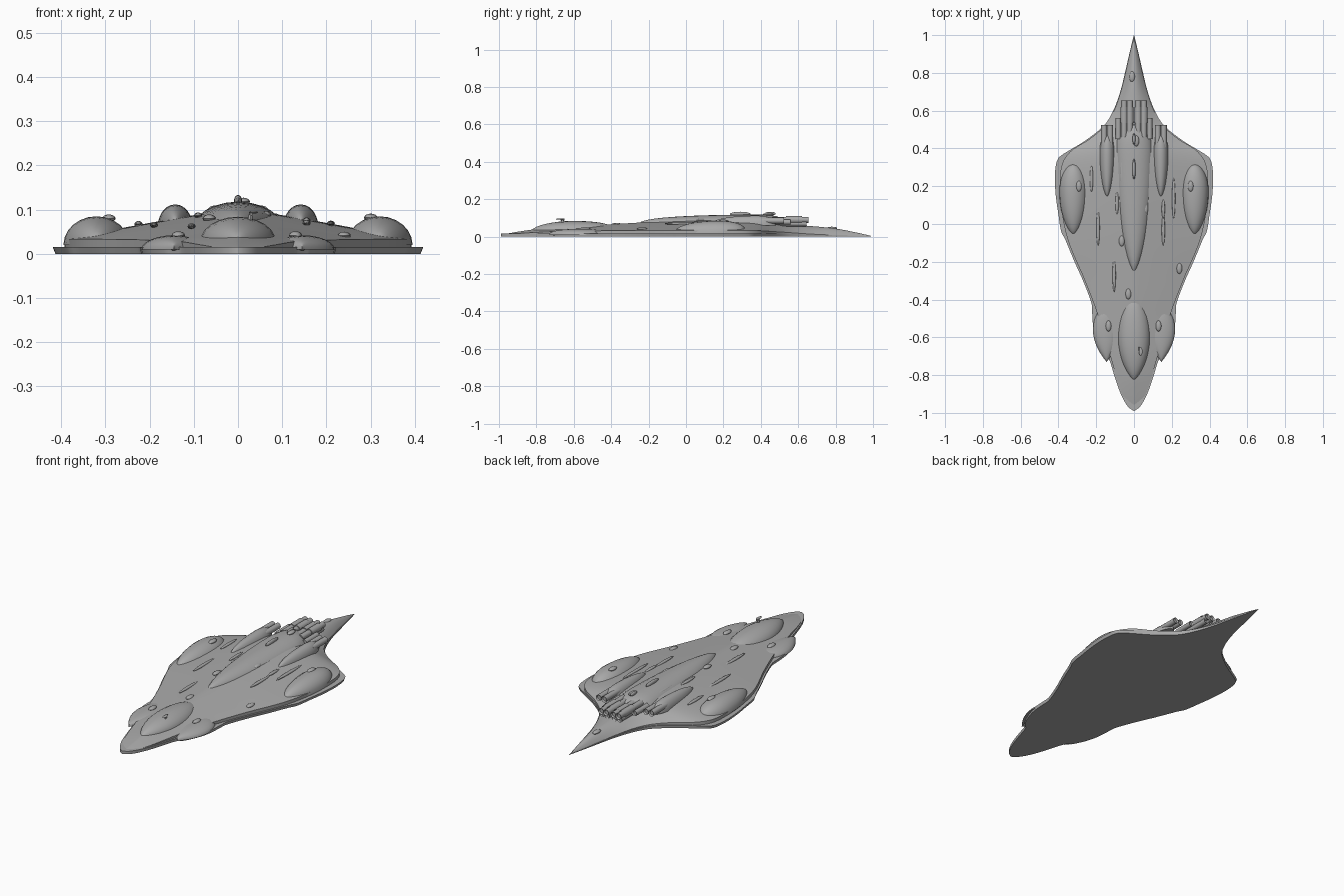
import bpy, bmesh, math
from mathutils import Matrix

cube = bpy.data.objects.get("Cube")
if cube:
    bpy.data.objects.remove(cube)

grey = bpy.data.materials.new("hull grey")
grey.use_nodes = True
grey.diffuse_color = (0.4, 0.4, 0.4, 1)
grey.node_tree.nodes["Principled BSDF"].inputs["Base Color"].default_value = (0.4, 0.4, 0.4, 1)


def finish(name, bm, angle=35):
    bmesh.ops.recalc_face_normals(bm, faces=bm.faces)
    me = bpy.data.meshes.new(name)
    bm.to_mesh(me)
    bm.free()
    me.materials.append(grey)
    ob = bpy.data.objects.new(name, me)
    bpy.context.collection.objects.link(ob)
    bpy.ops.object.select_all(action='DESELECT')
    ob.select_set(True)
    bpy.context.view_layer.objects.active = ob
    bpy.ops.object.shade_smooth_by_angle(angle=math.radians(angle))
    return ob


def sample(keys, y):
    """Smoothly interpolate a list of (y, value) keys."""
    y = min(max(y, keys[0][0]), keys[-1][0])
    i = next(k for k in range(len(keys) - 1) if y <= keys[k + 1][0])
    def slope(k):
        a, b = keys[max(k - 1, 0)], keys[min(k + 1, len(keys) - 1)]
        return (b[1] - a[1]) / (b[0] - a[0])
    (y0, v0), (y1, v1) = keys[i], keys[i + 1]
    d = y1 - y0
    t = (y - y0) / d
    return ((2*t**3 - 3*t*t + 1) * v0 + (t**3 - 2*t*t + t) * d * slope(i)
            + (3*t*t - 2*t**3) * v1 + (t**3 - t*t) * d * slope(i + 1))


# Plan outline of the skirt, plan outline of the hull, and ridge height
SKIRT = [(-.99, 0), (-.97, .03), (-.9, .07), (-.8, .105), (-.71, .135), (-.69, .16), (-.62, .195),
         (-.55, .215), (-.46, .222), (-.42, .225), (-.3, .27), (-.2, .315), (-.08, .365), (-.04, .385),
         (.05, .4), (.16, .415), (.27, .418), (.35, .4), (.385, .35), (.44, .26), (.52, .16),
         (.6, .11), (.7, .073), (.8, .048), (.9, .025), (1, .001)]
HULL = [(-.98, .001), (-.95, .035), (-.87, .075), (-.7, .125), (-.5, .185), (-.3, .26), (-.1, .345),
        (.05, .38), (.2, .392), (.32, .38), (.39, .33), (.45, .235), (.52, .155), (.6, .105),
        (.7, .07), (.8, .045), (.9, .023), (.99, .001)]
RIDGE = [(-.98, .012), (-.9, .026), (-.8, .04), (-.6, .052), (-.4, .066), (-.2, .078), (0, .09),
         (.2, .1), (.36, .101), (.46, .09), (.54, .066), (.65, .058), (.8, .043), (.92, .02), (.99, .004)]
EDGE = [(-.98, .01), (-.85, .02), (-.6, .03), (.35, .033), (.5, .025), (.7, .012), (.99, .002)]


def hull_z(x, y):
    w = max(sample(HULL, y), .001)
    e = sample(EDGE, y)
    t = min(abs(x) / w, 1)
    power = 1.15 if y < .5 else 1.15 + min((y - .5) * 6, .8)
    return e + max(sample(RIDGE, y) - e, 0) * (1 - t ** power)


def loft(name, rows, angle=35):
    """Skin equal-length cross-sections (open at the bottom edge, closed by end caps and a floor)."""
    bm = bmesh.new()
    rings = [[bm.verts.new(p) for p in r] for r in rows]
    for a, b in zip(rings, rings[1:]):
        n = len(a)
        for i in range(n):
            bm.faces.new((a[i], a[(i + 1) % n], b[(i + 1) % n], b[i]))
    bm.faces.new(rings[0])
    bm.faces.new(rings[-1])
    return finish(name, bm, angle)


# Flat skirt plate with sides that flare upwards
rows = []
for i in range(121):
    y = -.99 + 1.99 * i / 120
    w = max(sample(SKIRT, y), .001)
    top = .016 * min(1, (1.01 - y) * 2)
    rows.append([(-w * .985, y, 0), (-w, y, top), (w, y, top), (w * .985, y, 0)])
loft("skirt_plate", rows)

# Main hull with a sloping back
rows = []
for i in range(101):
    y = -.98 + 1.97 * i / 100
    w = max(sample(HULL, y), .001)
    xs = [w * (k / 12 - 1) for k in range(25)]
    rows.append([(-w, y, .002)] + [(x, y, hull_z(x, y)) for x in xs] + [(w, y, .002)])
loft("main_hull", rows)


def dome(name, cx, y0, y1, widest, half, peak, base, rise=.5, sides=12, steps=18, sharp=1.0):
    """Teardrop blister from y0 to y1, widest part way along."""
    rows = []
    for i in range(steps + 1):
        u = .5 - .5 * math.cos(math.pi * i / steps)
        y = y0 + (y1 - y0) * u
        s = (widest - u) / widest if u < widest else (u - widest) / (1 - widest)
        k = max((1 - s * s) ** (sharp if u < widest else .5), .01)
        rows.append([(cx - half * k * math.cos(math.pi * j / sides), y,
                      base + (peak - base) * k ** rise * math.sin(math.pi * j / sides))
                     for j in range(sides + 1)])
    return loft(name, rows, 30)


dome("front_blister", 0, -.83, -.38, .52, .086, .084, .026, .7, sharp=.8)
dome("spine", 0, -.26, .53, .82, .105, .118, .05, .45, sharp=.65)


def tube(name, x, y0, y1, z, r, r2=None, sides=12):
    bm = bmesh.new()
    m = Matrix.Translation((x, (y0 + y1) / 2, z)) @ Matrix.Rotation(-math.pi / 2, 4, 'X')
    bmesh.ops.create_cone(bm, cap_ends=True, segments=sides, radius1=r, radius2=r2 or r,
                          depth=y1 - y0, matrix=m)
    # Recess the nozzle mouth
    cap = [f for f in bm.faces if len(f.verts) == sides and f.calc_center_median().y > (y0 + y1) / 2]
    bmesh.ops.inset_region(bm, faces=cap, thickness=r * .25)
    for v in cap[0].verts:
        v.co.y -= r * .6
    return finish(name, bm)


def bead(name, x, y, z, sx, sy, sz):
    bm = bmesh.new()
    bmesh.ops.create_uvsphere(bm, u_segments=12, v_segments=8, radius=1)
    bmesh.ops.transform(bm, verts=bm.verts,
                        matrix=Matrix.Translation((x, y, z)) @ Matrix.Diagonal((sx, sy, sz, 1)))
    return finish(name, bm)


# Paired parts on both sides
for s, side in ((1, "left"), (-1, "right")):
    dome(side + "_side_blister", s * .32, -.06, .32, .62, .075, .085, .02, .7, sharp=.65)
    dome(side + "_front_pad", s * .145, -.73, -.44, .6, .073, .042, .01, .4)
    bead(side + "_front_emitter", s * .145, -.705, .016, .009, .012, .009)
    # Outer engine nacelle with its two nozzles
    dome(side + "_nacelle", s * .142, .14, .48, .7, .04, .112, .06, .6, sharp=.6)
    for dx in (-.016, .016):
        tube(side + "_outer_nozzle", s * .142 + dx, .4, .525, .085, .016)
    # Central engine group
    for dx in (.022, .052):
        tube(side + "_main_engine", s * dx, .46, .655, .09, .016)
        tube(side + "_main_engine_collar", s * dx, .535, .62, .09, .02)
        tube(side + "_lower_engine", s * dx, .46, .645, .07, .015)
    tube(side + "_inner_nozzle", s * .083, .45, .56, .078, .014)

# Sensor beads scattered over the hull
for x, y, z in ((-.01, .78, 0), (.012, .44, .118), (-.292, .2, .08), (.3, .2, .082), (.06, .08, .088),
                (-.065, -.09, .08), (.24, -.235, 0), (-.03, -.37, 0), (-.135, -.54, .042), (.13, -.54, .042)):
    bead("sensor_bead", x, y, max(z, hull_z(x, y)), .015, .029, .009)

# Long narrow fairings
for x, y, l in ((-.19, -.02, .095), (.155, -.03, .085), (-.105, -.27, .09), (-.225, .24, .07),
                (.21, .135, .11), (-.09, .11, .06), (-.065, .29, .09), (.155, .08, .05)):
    bead("long_fairing", x, y, hull_z(x, y) + .002, .009, l, .007)

# Dorsal housing and its cap
bead("dorsal_housing", 0, .29, .121, .009, .055, .012)
bead("dorsal_cap", 0, .45, .123, .008, .03, .01)

# Small mast on the front blister
tube("mast", .03, -.67, -.65, .092, .005, sides=8)
bead("mast_foot", .028, -.66, .08, .005, .008, .014)
bead("mast_head", .035, -.675, .094, .01, .022, .003)
